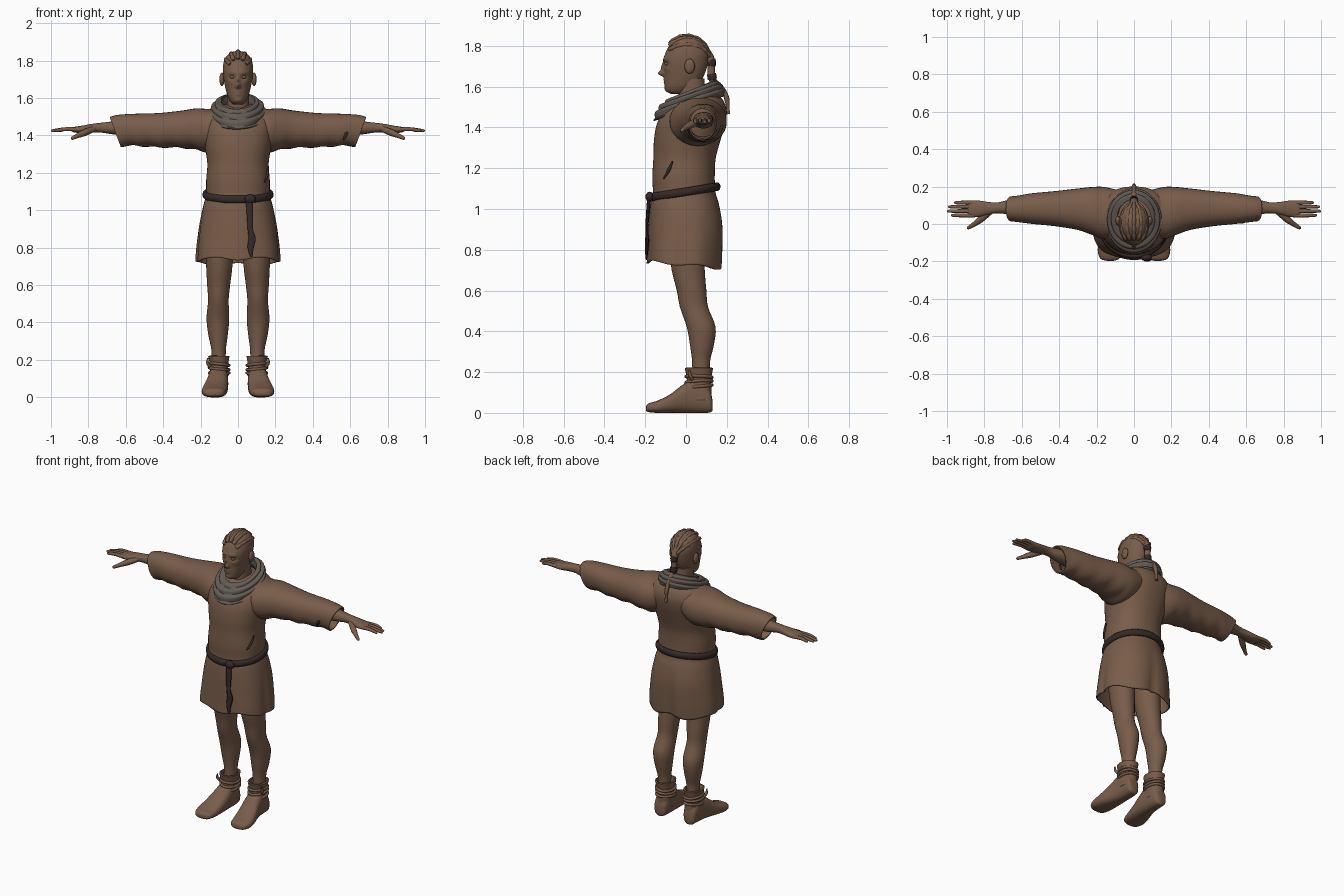
import bpy, bmesh, math
from mathutils import Vector

if "Cube" in bpy.data.objects:
    bpy.data.objects.remove(bpy.data.objects["Cube"])

def mat(name, rgb):
    m = bpy.data.materials.new(name)
    m.diffuse_color = (*rgb, 1)
    m.use_nodes = True
    m.node_tree.nodes["Principled BSDF"].inputs["Base Color"].default_value = m.diffuse_color
    return m

BROWN = mat("warm_brown", (0.19, 0.108, 0.068))
GREY = mat("scarf_grey", (0.13, 0.11, 0.092))
DARK = mat("dark_leather", (0.035, 0.023, 0.021))
TAU = 2 * math.pi

def spline(rows, k):
    """Catmull-Rom interpolation of rows of numbers."""
    out = []
    for i in range(len(rows) - 1):
        a, b, c, d = (rows[max(0, min(len(rows) - 1, i + o))] for o in (-1, 0, 1, 2))
        for s in range(k):
            t = s / k
            out.append([q + .5 * t * (r - p + t * (2*p - 5*q + 4*r - s4 + t * (3*(q - r) + s4 - p)))
                        for p, q, r, s4 in zip(a, b, c, d)])
    return out + [list(rows[-1])]

def loft(name, rings, m, mirror=False, caps=(True, True), closed=False, thick=0, warp=None, angle=50):
    """Skin a list of equal point rings."""
    bm = bmesh.new()
    vs = [[bm.verts.new(warp(Vector(p)) if warp else p) for p in r] for r in rings]
    n = len(vs[0])
    for i in range(len(vs) if closed else len(vs) - 1):
        a, b = vs[i], vs[(i + 1) % len(vs)]
        for j in range(n):
            bm.faces.new((a[j], a[(j + 1) % n], b[(j + 1) % n], b[j]))
    if not closed:
        for flag, r in zip(caps, (vs[0], vs[-1])):
            if flag:
                bm.faces.new(r)
    bmesh.ops.recalc_face_normals(bm, faces=bm.faces)
    me = bpy.data.meshes.new(name)
    bm.to_mesh(me)
    bm.free()
    me.materials.append(m)
    me.shade_smooth()
    me.set_sharp_from_angle(angle=math.radians(angle))
    ob = bpy.data.objects.new(name, me)
    bpy.context.collection.objects.link(ob)
    if thick:
        s = ob.modifiers.new("thickness", 'SOLIDIFY')
        s.thickness, s.offset = thick, -1
    if mirror:
        ob.modifiers.new("mirror", 'MIRROR')
    return ob

def body(name, axis, rows, m, k=4, n=32, p=2.2, **kw):
    """Loft super-ellipse sections (pos, a0, a1, b0, b1) along an axis."""
    rings = []
    for pos, a0, a1, b0, b1 in spline(rows, k):
        ring = []
        for j in range(n):
            c, s = math.cos(TAU * j / n), math.sin(TAU * j / n)
            a = (a0 + a1) / 2 + (a1 - a0) / 2 * math.copysign(abs(c) ** (2 / p), c)
            b = (b0 + b1) / 2 + (b1 - b0) / 2 * math.copysign(abs(s) ** (2 / p), s)
            ring.append({'x': (pos, a, b), 'y': (a, pos, b), 'z': (a, b, pos)}[axis])
        rings.append(ring)
    return loft(name, rings, m, **kw)

def tube(name, pts, m, ref=(1, 0, 0), k=4, n=10, closed=False, flat=1, **kw):
    """Round or flattened tube along points (x, y, z, radius)."""
    path = [list(q) for q in pts] if closed else spline(pts, k)
    rings, N = [], len(path)
    for i, q in enumerate(path):
        a, b = (path[i - 1], path[(i + 1) % N]) if closed else (path[max(0, i - 1)], path[min(N - 1, i + 1)])
        t = (Vector(b[:3]) - Vector(a[:3])).normalized()
        u = t.cross(Vector(ref)).normalized()
        w = u.cross(t)
        rings.append([Vector(q[:3]) + q[3] * (flat * math.cos(TAU * j / n) * u + math.sin(TAU * j / n) * w)
                      for j in range(n)])
    return loft(name, rings, m, closed=closed, **kw)

def ball(name, c, r, m, mirror=False):
    rows = [(c[2] - r[2] * math.cos(math.pi * i / 10), *(v for q in (0, 1) for v in
            (c[q] - r[q] * (math.sin(math.pi * i / 10) + .02), c[q] + r[q] * (math.sin(math.pi * i / 10) + .02))))
            for i in range(11)]
    return body(name, 'z', rows, m, k=1, n=16, p=2, mirror=mirror)

# Head: skull sections with sculpted face bumps (x, z, width, height, push)
BUMPS = [(0, 1.664, .012, .013, .027), (0, 1.69, .009, .025, .013), (.032, 1.712, .017, .011, -.011),
         (.03, 1.737, .025, .010, .006), (0, 1.634, .022, .006, .007), (0, 1.618, .018, .006, .006),
         (0, 1.587, .02, .012, .005), (.045, 1.685, .018, .014, .004)]

def face(v):
    if v.y < -.02:
        f = min(1, (-.02 - v.y) / .03)
        v.y -= f * sum(p * math.exp(-((abs(v.x) - x) / w) ** 2 - ((v.z - z) / h) ** 2) for x, z, w, h, p in BUMPS)
    return v

skull = [(1.565, .022, -.075, -.01), (1.577, .038, -.095, .02), (1.60, .052, -.103, .05), (1.64, .064, -.105, .08),
         (1.68, .073, -.108, .098), (1.72, .079, -.111, .108), (1.76, .081, -.103, .112), (1.80, .074, -.083, .1),
         (1.83, .056, -.055, .073), (1.847, .03, -.026, .038), (1.851, .008, -.005, .012)]
body("head", 'z', [(z, -h, h, f, b) for z, h, f, b in skull], BROWN, k=6, n=80, p=2.15, warp=face, angle=80)
body("neck", 'z', [(1.45, -.07, .07, -.02, .14), (1.54, -.06, .06, -.035, .1), (1.64, -.058, .058, -.035, .09)], BROWN)
ball("ear", (.086, .018, 1.7), (.013, .025, .036), BROWN, True)
ball("eye", (.031, -.093, 1.712), (.012, .012, .009), BROWN, True)

# Braided hair rows over the skull and the hanging plait
for i, tilt in enumerate((0, .45, .9)):
    pts = []
    for s in range(13):
        t = math.radians(40 + 135 * s / 12)
        w = math.sin(tilt) * math.sin(t)
        pts.append((.083 * w, .004 - .112 * math.cos(t), 1.735 + .114 * math.sin(t) * math.cos(tilt),
                    .009 + .003 * (s % 2)))
    tube(f"hair_row_{i}", pts, BROWN, k=2, mirror=i > 0)
plait = [(0, .10, 1.77), (0, .118, 1.735), (0, .124, 1.7), (0, .124, 1.665), (0, .126, 1.635), (0, .155, 1.61),
         (0, .185, 1.58), (0, .2, 1.54), (0, .205, 1.5), (0, .207, 1.465)]
tube("plait", [(*q, .021 - .0016 * i + .003 * (i % 2)) for i, q in enumerate(plait)], BROWN)
for i, (y, z) in enumerate(((.122, 1.715), (.125, 1.645))):
    tube(f"plait_tie_{i}", [(0, y, z + .018, .022), (0, y + .003, z, .023), (0, y + .002, z - .015, .02)], DARK)

# Tunic: torso and skirt in one, with folds and side slits in the skirt
def drape(v):
    f = max(0, min(1, (1.04 - v.z) / .3))
    a = math.atan2(abs(v.x), -v.y)
    fold = .015 * math.cos(7 * a) - sum(d * math.exp(-((a - c) / .1) ** 2) for c, d in ((1.45, .05), (math.pi, .06)))
    v.x *= 1 + f * fold
    v.y *= 1 + f * fold
    if v.z < .85:
        v.z += (.85 - v.z) / .14 * (.03 * max(0, min(1, .5 - 4 * v.y)) - .008 * math.cos(5 * a))
    return v

tunic = [(.71, .228, -.19, .176), (.8, .222, -.187, .18), (.92, .207, -.182, .18), (1.02, .187, -.174, .163),
         (1.08, .171, -.163, .145), (1.16, .17, -.165, .141), (1.25, .164, -.16, .146), (1.34, .178, -.157, .17),
         (1.42, .192, -.142, .193), (1.48, .19, -.11, .2), (1.525, .165, -.065, .187), (1.55, .125, -.03, .165),
         (1.565, .08, .0, .13)]
body("tunic", 'z', [(z, -h, h, f, b) for z, h, f, b in tunic], BROWN, k=5, n=72, p=2.25,
     caps=(False, True), thick=.008, warp=drape)

# Sleeves with slanted open cuffs
def cuff(v):
    f = max(0, (v.x - .5) / .16)
    v.x += f * (v.z - 1.43) * .38
    v.z += .004 * math.sin(v.x * 55 + v.y * 25) * (v.z < 1.43)
    return v

body("sleeve", 'x', [(.08, -.06, .18, 1.36, 1.55), (.16, -.08, .198, 1.315, 1.542), (.22, -.06, .198, 1.322, 1.545),
     (.3, -.032, .19, 1.334, 1.533), (.42, -.012, .176, 1.336, 1.52), (.54, .0, .165, 1.344, 1.516),
     (.62, .01, .152, 1.343, 1.51), (.66, .014, .148, 1.342, 1.498)], BROWN, mirror=True,
     caps=(False, False), thick=.008, warp=cuff)

# Arms, palms and fingers
body("arm", 'x', [(.55, .035, .135, 1.395, 1.475), (.66, .05, .13, 1.405, 1.475), (.73, .057, .115, 1.415, 1.468),
     (.78, .05, .118, 1.415, 1.462), (.83, .038, .125, 1.412, 1.453), (.875, .036, .124, 1.416, 1.446),
     (.89, .045, .115, 1.422, 1.44)], BROWN, n=20, mirror=True)
for i, (y, tip) in enumerate(((.046, .978), (.069, .998), (.092, .993), (.114, .962))):
    tube(f"finger_{i}", [(.86, y, 1.432, .0115), (.92, y, 1.434, .0105), (tip - .01, y, 1.426, .008),
         (tip, y, 1.424, .003)], BROWN, ref=(0, 0, 1), mirror=True)
tube("thumb", [(.77, .065, 1.435, .016), (.82, .025, 1.415, .018), (.86, -.005, 1.397, .012), (.885, -.02, 1.385, .009),
     (.892, -.024, 1.382, .003)], BROWN, ref=(0, 0, 1), mirror=True)

# Scarf: folded cowl, low in front and high behind
rings = []
for i in range(-2, 29):
    v, ring = max(0, i / 28), []
    for j in range(64):
        a = TAU * j / 64
        s, c = math.sin(a), math.cos(a)
        out = .02 * math.sin(math.pi * v) + .012 * abs(math.sin(3.2 * math.pi * v + .6 * math.sin(a + .5)))
        drop = .03 * min(0, i)
        ring.append(((.085 + .05 * v + out) * s, .03 - .015 * v - (.1 + .07 * v + out * .7) * c,
                     1.583 - .09 * v - (.043 + .019 * v) * c + out * .6 + drop))
    rings.append(ring)
loft("scarf", rings, GREY, caps=(False, False), thick=.006)

# Belt, knot and hanging end
belt = []
for j in range(56):
    a = TAU * j / 56
    y = -.008 - .163 * math.cos(a)
    belt.append((.176 * math.sin(a), y, 1.085 + .16 * y, .021))
tube("belt", belt, DARK, ref=(0, 0, 1), closed=True, flat=.7)
ball("belt_knot", (.065, -.178, 1.06), (.03, .02, .025), DARK)
tube("belt_end", [(.06, -.18, 1.06, .02), (.064, -.187, .98, .018), (.066, -.192, .9, .015), (.075, -.19, .85, .02),
     (.068, -.193, .8, .017), (.072, -.194, .75, .006)], DARK, flat=.5)

# Small tears in the cloth
tube("side_tear", [(.163, -.065, 1.235, .003), (.156, -.085, 1.19, .008), (.142, -.11, 1.15, .004)], DARK, ref=(1, -1, 0))
tube("sleeve_tear", [(.59, .022, 1.44, .003), (.578, .01, 1.41, .01), (.565, .014, 1.375, .004)], DARK, flat=.8)

# Legs
body("leg", 'z', [(.85, .02, .178, -.09, .09), (.7, .03, .17, -.07, .092), (.6, .042, .165, -.045, .1),
     (.52, .05, .16, -.03, .108), (.42, .047, .168, .004, .145), (.33, .055, .158, .02, .136),
     (.25, .065, .142, .03, .118), (.15, .065, .142, .03, .118)], BROWN, p=2, mirror=True)

# Boots: foot, ankle shaft and wrapped straps
body("boot_foot", 'y', [(-.197, .11, .145, .012, .03), (-.185, .078, .18, .004, .046), (-.14, .063, .194, 0, .06),
     (-.08, .056, .185, 0, .09), (-.02, .052, .168, 0, .135), (.03, .053, .158, 0, .165), (.08, .055, .152, 0, .16),
     (.118, .066, .145, .002, .11), (.13, .085, .13, .012, .06)], BROWN, p=2.6, mirror=True)
body("boot_shaft", 'z', [(.06, .054, .156, 0, .126), (.12, .052, .15, .004, .124), (.17, .053, .15, .004, .124),
     (.205, .048, .156, -.003, .13), (.22, .046, .16, -.006, .133)], BROWN, caps=(False, False), thick=.01, mirror=True)
for i, z in enumerate((.13, .153, .176)):
    tube(f"ankle_strap_{i}", [(.101 + .053 * math.cos(TAU * j / 24), .064 + .064 * math.sin(TAU * j / 24),
         z + .006 * math.sin(TAU * j / 24 + i), .008) for j in range(24)], BROWN, ref=(0, 0, 1), closed=True, mirror=True)
tube("strap_end", [(.15, .03, .165, .009), (.163, .02, .185, .008), (.16, .015, .21, .004)], BROWN, mirror=True)
